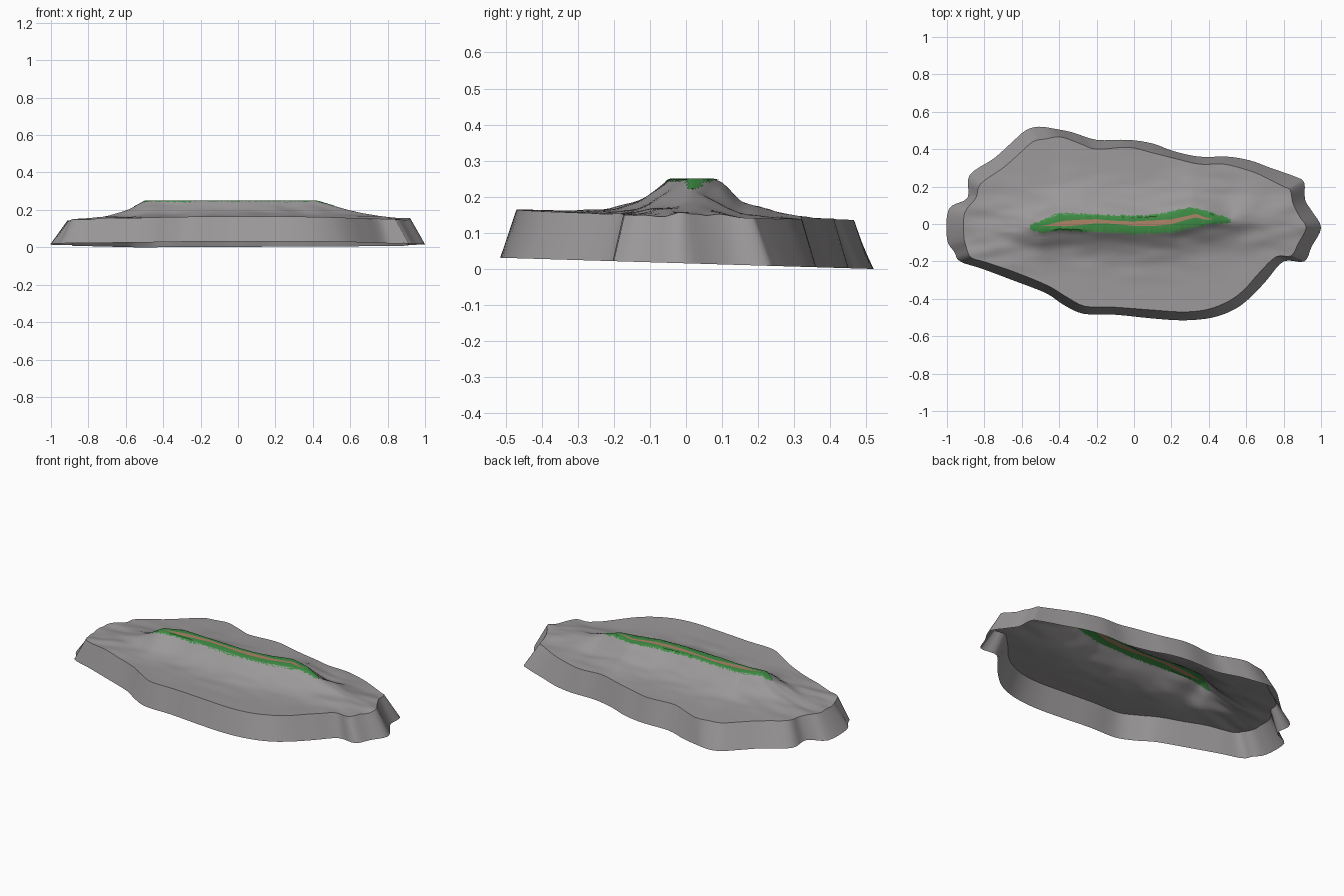
import bpy, math, random
from mathutils import Vector, noise

if "Cube" in bpy.data.objects:
    bpy.data.objects.remove(bpy.data.objects["Cube"])

random.seed(4)

# coastline at the cliff foot and the matching cliff-top rim (counter-clockwise, from +x)
FOOT = [(1, -.02), (.95, .07), (.915, .13), (.91, .22), (.87, .25), (.73, .30), (.62, .34), (.50, .36),
        (.35, .36), (.21, .39), (.1, .43), (-.03, .45), (-.2, .45), (-.33, .49), (-.43, .51), (-.51, .52),
        (-.58, .50), (-.66, .43), (-.75, .35), (-.88, .26), (-.89, .14), (-.99, .08), (-1, -.08),
        (-.96, -.15), (-.93, -.20), (-.81, -.24), (-.65, -.30), (-.47, -.37), (-.38, -.43), (-.27, -.48),
        (-.1, -.485), (.1, -.505), (.27, -.515), (.42, -.50), (.54, -.455), (.63, -.385), (.71, -.30),
        (.80, -.20), (.91, -.20), (.95, -.12)]
RIM = [(.92, -.02), (.885, .04), (.85, .11), (.835, .18), (.80, .20), (.68, .26), (.60, .29), (.48, .32),
       (.35, .32), (.22, .35), (.1, .38), (-.03, .41), (-.2, .40), (-.29, .43), (-.39, .465), (-.47, .455),
       (-.54, .44), (-.62, .37), (-.70, .30), (-.82, .215), (-.845, .14), (-.905, .06), (-.91, -.06),
       (-.895, -.13), (-.87, -.18), (-.79, -.205), (-.63, -.26), (-.46, -.33), (-.36, -.39), (-.26, -.44),
       (-.1, -.445), (.1, -.46), (.27, -.47), (.40, -.455), (.51, -.41), (.59, -.35), (.67, -.26),
       (.76, -.175), (.84, -.17), (.88, -.10)]
# grass edges and path centre line along the ridge
GRASS_HI = [(-.56, -.01), (-.5, .01), (-.4, .055), (0, .038), (.1, .042), (.2, .062), (.3, .085), (.4, .062), (.52, .02)]
GRASS_LO = [(-.56, -.025), (-.5, -.043), (-.4, -.03), (-.2, -.04), (0, -.05), (.2, -.045), (.3, -.02), (.4, 0), (.52, .015)]
PATH = [(-.56, -.02), (-.4, 0), (-.2, .015), (0, .002), (.1, .004), (.2, .012), (.27, .03), (.33, .045), (.38, .03), (.52, .018)]
ROCK = (.33, .315, .32)


def interp(table, x):
    x = min(max(x, table[0][0]), table[-1][0])
    for (x0, y0), (x1, y1) in zip(table, table[1:]):
        if x <= x1:
            return y0 + (y1 - y0) * (x - x0) / (x1 - x0)


def smooth_loop(pts, n=4):
    out, m = [], len(pts)
    for i in range(m):
        a, b, c, d = (Vector(pts[(i + k) % m]) for k in (-1, 0, 1, 2))
        for j in range(n):
            t = j / n
            out.append(b + .5 * t * (c - a + t * (2 * a - 5 * b + 4 * c - d + t * (3 * (b - c) + d - a))))
    return out


def height(x, y):
    base = .141 - .03 * y + .01 * (1 - (x / .9) ** 2)
    hi, lo = interp(GRASS_HI, x) - .006, interp(GRASS_LO, x) + .006
    side = max(y - hi, lo - y, 0)
    width = .085 + .035 * noise.noise(Vector((x * 5, 2 if y > 0 else 7, 0)))
    end = max((-.49 - x) / .14, (x - .41) / .25, 0)
    d = math.hypot(side / width, end)
    fall = math.exp(-d ** 1.25)
    bump = .014 * noise.noise(Vector((x * 6, y * 16, 1))) * min(1, side * 25) * math.exp(-(side / .2) ** 2)
    return min(.25, base + (.25 - base) * fall + bump)


def make(name, verts, faces, color):
    me = bpy.data.meshes.new(name)
    me.from_pydata(verts, [], faces)
    ob = bpy.data.objects.new(name, me)
    bpy.context.collection.objects.link(ob)
    mat = bpy.data.materials.new(name)
    mat.diffuse_color = (*color, 1)
    mat.use_nodes = True
    mat.node_tree.nodes["Principled BSDF"].inputs["Base Color"].default_value = mat.diffuse_color
    me.materials.append(mat)
    bpy.ops.object.select_all(action='DESELECT')
    bpy.context.view_layer.objects.active = ob
    ob.select_set(True)
    bpy.ops.object.shade_smooth_by_angle(angle=math.radians(30))
    return ob


def ring_faces(rings, n):
    return [(r * n + i, r * n + (i + 1) % n, (r + 1) * n + (i + 1) % n, (r + 1) * n + i)
            for r in range(rings - 1) for i in range(n)]


foot, rim = smooth_loop(FOOT), smooth_loop(RIM)
n = len(rim)

# sloping cliff wall, open underneath
wall = [(p.x, p.y, max(0, .0155 - .03 * p.y)) for p in foot] + [(p.x, p.y, height(p.x, p.y)) for p in rim]
make("cliff", wall, ring_faces(2, n), ROCK)

# plateau: rings running from the rim up to the grassy ridge top
inner = []
for p in rim:
    x = -.02 + .54 * p.x / .92
    hi, lo = interp(GRASS_HI, x), interp(GRASS_LO, x)
    s = min(1, max(-1, (p.y + .02) / .15))
    inner.append(Vector((x, (hi + lo) / 2 + .95 * s * (hi - lo) / 2)))
RINGS = 28
ground = []
for r in range(RINGS):
    t = 1 - (1 - r / (RINGS - 1)) ** 1.4
    for a, b in zip(rim, inner):
        q = a.lerp(b, t)
        ground.append((q.x, q.y, height(q.x, q.y)))
make("plateau", ground, ring_faces(RINGS, n), ROCK)

# ragged grass strip on the crest with a winding path down its middle
STEPS = 150
verts, grass, path = [], [], []
for i in range(STEPS + 1):
    x = -.555 + 1.07 * i / STEPS
    hi = interp(GRASS_HI, x) + random.uniform(0, .01)
    lo = interp(GRASS_LO, x) - random.uniform(0, .01)
    c = interp(PATH, x)
    w = .012 + .003 * math.sin(x * 14)
    w *= max(.1, min(1, (x + .5) * 8, (.43 - x) * 12))
    mid = lambda a, b: a * .35 + b * .65
    for y in (lo, mid(c - w, lo), c - w, c + w, mid(c + w, hi), hi):
        verts.append((x, y, min(.2505, height(x, y) + .002)))
    if i:
        for k in range(5):
            a, b = (i - 1) * 6 + k, i * 6 + k
            (path if k == 2 and -.49 < x < .42 else grass).append((a, b, b + 1, a + 1))
make("grass", verts, grass, (.05, .27, .06))
used = sorted({v for f in path for v in f})
index = {v: i for i, v in enumerate(used)}
make("path", [verts[v] for v in used], [[index[v] for v in f] for f in path], (.42, .23, .14))
